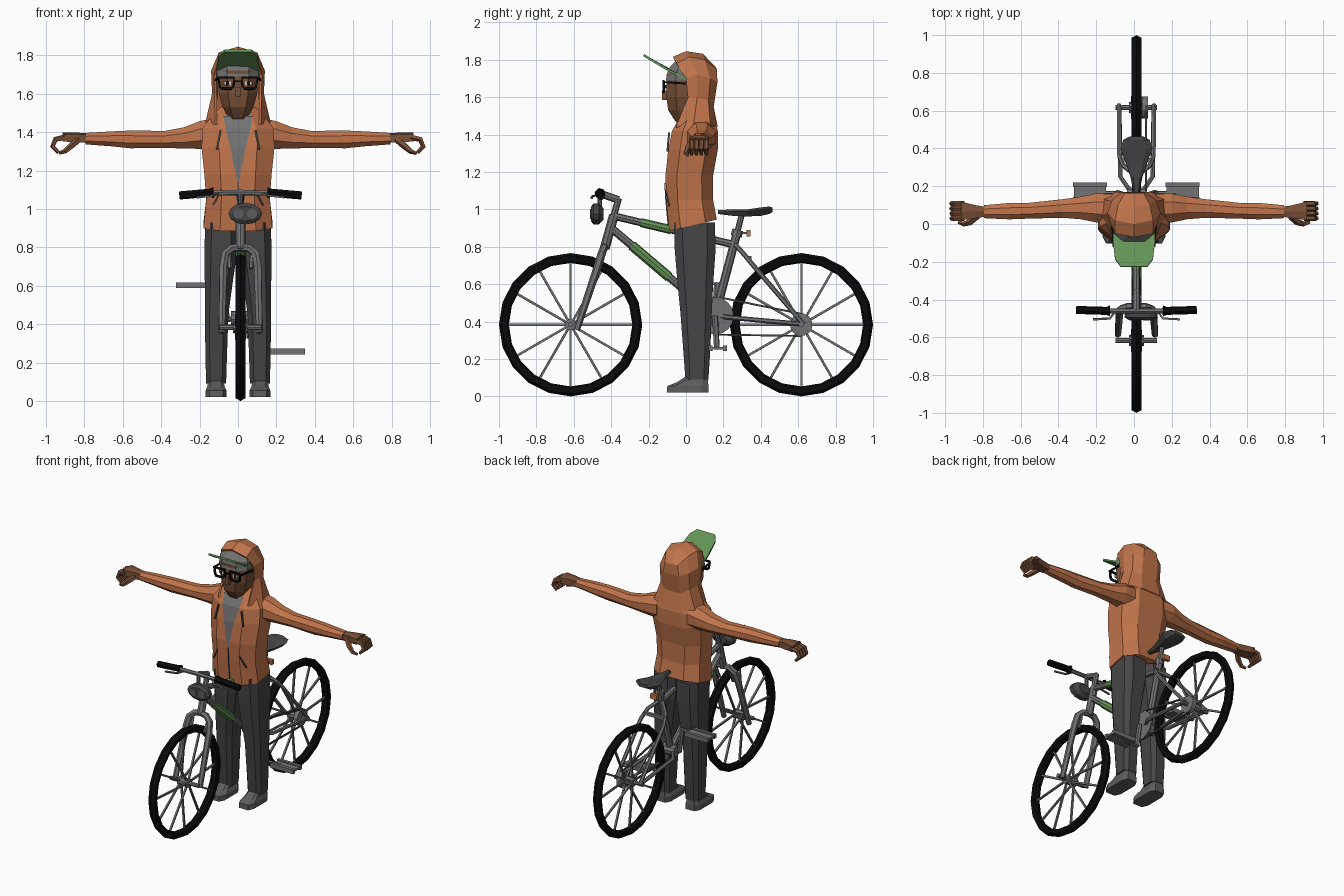
import bpy, bmesh, math
from mathutils import Vector

if "Cube" in bpy.data.objects:
    bpy.data.objects.remove(bpy.data.objects["Cube"])

BX = 0.013  # bicycle centre line


def mat(name, *rgb):
    m = bpy.data.materials.new(name)
    m.diffuse_color = (*rgb, 1)
    m.use_nodes = True
    m.node_tree.nodes["Principled BSDF"].inputs["Base Color"].default_value = m.diffuse_color
    return m


ORANGE = mat("orange_cloth", .53, .175, .07)
GREEN = mat("green_paint", .125, .29, .09)
SKIN = mat("brown_skin", .19, .08, .038)
TROUSER = mat("charcoal_cloth", .06, .06, .06)
SHOE = mat("shoe_grey", .11, .11, .11)
METAL = mat("metal_grey", .17, .17, .17)
BLACK = mat("black_rubber", .003, .003, .003)
WHITE = mat("eye_white", .6, .58, .55)


def mesh(name, verts, faces, m):
    me = bpy.data.meshes.new(name)
    me.from_pydata([tuple(v) for v in verts], [], faces)
    bm = bmesh.new()
    bm.from_mesh(me)
    bmesh.ops.remove_doubles(bm, verts=bm.verts, dist=1e-5)
    bmesh.ops.recalc_face_normals(bm, faces=bm.faces)
    bm.to_mesh(me)
    bm.free()
    me.materials.append(m)
    ob = bpy.data.objects.new(name, me)
    bpy.context.collection.objects.link(ob)
    return ob


def loft(name, rings, m, closed=False):
    """Skin equal-length rings; cap the ends unless the rings form a loop."""
    n, k = len(rings[0]), len(rings)
    faces = [(i * n + j, i * n + (j + 1) % n,
              (i + 1) % k * n + (j + 1) % n, (i + 1) % k * n + j)
             for i in range(k if closed else k - 1) for j in range(n)]
    if not closed:
        faces += [tuple(range(n)), tuple(range((k - 1) * n, k * n))]
    return mesh(name, [v for r in rings for v in r], faces, m)


def tube(name, pts, r, m, n=6, closed=False):
    """Round tube along a path; r is one radius or one per point."""
    pts = [Vector(p) for p in pts]
    k = len(pts)
    rad = r if isinstance(r, (list, tuple)) else [r] * k
    rings, u, t0 = [], None, None
    for i, p in enumerate(pts):
        a = pts[(i - 1) % k] if closed or i else p
        b = pts[(i + 1) % k] if closed or i < k - 1 else p
        t = (b - a).normalized()
        u = t.orthogonal().normalized() if u is None else t0.rotation_difference(t) @ u
        t0, w = t, t.cross(u)
        rings.append([p + rad[i] * (u * math.cos(q) + w * math.sin(q))
                      for q in (math.tau * j / n for j in range(n))])
    return loft(name, rings, m, closed)


def slab(x0, x1, y0, y1, z, f=.52, tilt=0):
    """Horizontal chamfered rectangle; tilt raises the back edge."""
    cx, cy, a, b = (x0 + x1) / 2, (y0 + y1) / 2, (x1 - x0) / 2, (y1 - y0) / 2
    o = [(f, -1), (1, -f), (1, f), (f, 1), (-f, 1), (-1, f), (-1, -f), (-f, -1)]
    return [(cx + a * p, cy + b * q, z + tilt * (q + 1) / 2) for p, q in o]


def box(name, c, s, m):
    x, y, z = (v / 2 for v in s)
    return loft(name, [[(c[0] + i * x, c[1] + j * y, c[2] + k * z)
                for i, j in ((-1, -1), (1, -1), (1, 1), (-1, 1))] for k in (-1, 1)], m)


def disc(name, x, y, z, r, w, m, n=14):
    tube(name, [(x - w / 2, y, z), (x + w / 2, y, z)], r, m, n)


# ---------- rider: torso, shirt, hood ----------
torso = [slab(-.18, .18, -.09, .165, .885, tilt=.06)]
for z, rx, y0, y1 in [(1.05, .166, -.105, .145), (1.18, .175, -.11, .145), (1.32, .19, -.095, .17),
                      (1.42, .185, -.075, .17), (1.48, .14, -.04, .155), (1.53, .09, .0, .13)]:
    torso.append(slab(-rx, rx, y0, y1, z))
loft("jacket_body", torso, ORANGE)
v = [(0, -.116, 1.12), (.04, -.102, 1.32), (.066, -.081, 1.42), (.075, -.044, 1.485),
     (-.075, -.044, 1.485), (-.066, -.081, 1.42), (-.04, -.102, 1.32)]
mesh("shirt_front", v, [(0, 1, 6), (1, 2, 5, 6), (2, 3, 4, 5)], METAL)
tube("jacket_zip", [(0, -.094, .9), (0, -.108, 1.05), (0, -.113, 1.14)], .004, TROUSER, 4)

arches = [
    [(.12, -.055, 1.44), (.122, .01, 1.60), (.125, .0, 1.70), (.10, -.05, 1.78), (0, -.07, 1.815)],
    [(.17, .04, 1.45), (.135, .06, 1.60), (.14, .06, 1.72), (.10, .02, 1.815), (0, .0, 1.845)],
    [(.16, .13, 1.45), (.115, .12, 1.58), (.115, .13, 1.70), (.085, .10, 1.80), (0, .09, 1.832)],
    [(.07, .17, 1.44), (.06, .148, 1.55), (.06, .168, 1.68), (.05, .165, 1.75), (0, .155, 1.765)]]
full = [a + [(-x, y, z) for x, y, z in a[-2::-1]] for a in arches]
hf = [(i * 9 + j, i * 9 + j + 1, i * 9 + j + 10, i * 9 + j + 9) for i in range(3) for j in range(8)]
hf += [(27 + j, 28 + j, 34 - j, 35 - j) for j in range(3)] + [(30, 31, 32)]
hood = mesh("hood", [p for a in full for p in a], hf, ORANGE)
sol = hood.modifiers.new("thickness", "SOLIDIFY")
sol.thickness, sol.offset = .012, -1

# ---------- rider: head, cap, glasses ----------
loft("head", [slab(-a, a, b, c, z) for z, a, b, c in [
    (1.42, .06, -.01, .09), (1.475, .05, -.06, .08), (1.53, .08, -.095, .1),
    (1.60, .1, -.105, .11), (1.72, .106, -.105, .115)]], SKIN)
box("nose", (0, -.112, 1.61), (.026, .03, .05), SKIN)
loft("cap_crown", [slab(-a, a, b, c, z) for z, a, b, c in [
    (1.69, .11, -.108, .11), (1.75, .108, -.095, .115), (1.80, .075, -.05, .08)]], METAL)
brim = [(.112, .01, 1.685), (.112, -.09, 1.735), (.10, -.19, 1.795), (.07, -.228, 1.818)]
brim += [(-x, y, z) for x, y, z in brim[::-1]]
loft("cap_brim", [brim, [(x, y + .004, z + .012) for x, y, z in brim]], GREEN)
tube("glasses_bridge", [(-.025, -.122, 1.665), (.025, -.122, 1.665)], .006, BLACK, 4)

for s, side in ((1, "left"), (-1, "right")):
    tube(side + "_glasses_frame", [(s * x, -.12, z) for x, z in
         ((.022, 1.685), (.1, 1.685), (.095, 1.635), (.085, 1.627), (.035, 1.627), (.022, 1.64))],
         .009, BLACK, 4, True)
    tube(side + "_glasses_temple", [(s * .108, -.12, 1.68), (s * .116, .03, 1.67)], .007, BLACK, 4)
    box(side + "_eye", (s * .055, -.107, 1.655), (.036, .006, .018), WHITE)
    box(side + "_pupil", (s * .055, -.111, 1.655), (.016, .005, .018), BLACK)
    # drawstring and pocket edge
    tube(side + "_drawstring", [(s * .09, -.09, 1.41), (s * .11, -.1, 1.31)], .007, TROUSER, 4)
    tube(side + "_pocket", [(s * .085, -.108, 1.1), (s * .13, -.09, 1.02)], .005, TROUSER, 4)
    # sleeve
    loft(side + "_sleeve", [[(s * x, y + ry * math.cos(q), z + rz * math.sin(q))
         for q in (math.tau * (j + .5) / 8 for j in range(8))] for x, y, z, ry, rz in [
            (.12, .08, 1.39, .085, .09), (.2, .085, 1.385, .083, .078), (.28, .085, 1.37, .065, .06),
            (.38, .082, 1.362, .053, .048), (.56, .07, 1.362, .045, .05), (.66, .068, 1.365, .047, .042),
            (.795, .065, 1.366, .037, .032)]], ORANGE)
    # hand with curled fingers
    loft(side + "_palm", [[(s * x, y, z) for y, z in
         ((a, z0), (a, z1), (.066, z1 + .008), (b, z1), (b, z0))] for x, a, b, z0, z1 in
        [(.78, .04, .09, 1.345, 1.385), (.84, .03, .1, 1.345, 1.39), (.915, .02, .118, 1.352, 1.39)]], SKIN)
    for i in range(4):
        y = .03 + .026 * i
        tube(side + "_finger", [(s * a, y, z) for a, z in
             ((.90, 1.373), (.95, 1.362), (.965, 1.325), (.935, 1.293))], [.015, .015, .014, .01], SKIN, 5)
    tube(side + "_thumb", [(s * .83, .04, 1.36), (s * .865, .01, 1.33), (s * .9, .0, 1.30),
                           (s * .93, .01, 1.29)], [.018, .018, .014, .009], SKIN, 5)
    # trouser leg and shoe
    loft(side + "_trouser_leg", [slab(*sorted((s * a, s * b)), c, d, z, .6) for z, a, b, c, d in [
        (.93, .0, .172, -.065, .155), (.78, .004, .174, -.06, .158), (.6, .03, .173, -.045, .145),
        (.45, .05, .172, -.03, .138), (.25, .057, .17, -.015, .13), (.09, .062, .166, -.003, .12)]], TROUSER)
    loft(side + "_shoe", [slab(*sorted((s * a, s * b)), c, d, z, .65) for z, a, b, c, d in [
        (.02, .06, .168, -.102, .12), (.055, .06, .168, -.1, .12), (.075, .07, .16, -.05, .118),
        (.11, .075, .155, .005, .115)]], SHOE)

# ---------- bicycle: wheels ----------
CZ, R, BBY, BBZ = .383, .383, .155, .43
for wy, end in ((-.617, "front"), (.617, "rear")):
    sec = [(0, R), (.026, R - .014), (.022, R - .045), (0, R - .053), (-.022, R - .045), (-.026, R - .014)]
    loft(end + "_tyre", [[(BX + dx, wy + r * math.cos(q), CZ + r * math.sin(q)) for dx, r in sec]
         for q in (math.tau * i / 20 for i in range(20))], BLACK, True)
    for i in range(12):
        q = math.tau * i / 12
        c, d, o = math.cos(q), math.sin(q), .025 * (-1) ** i
        tube(end + "_spoke", [(BX + o, wy + .02 * c, CZ + .02 * d),
                              (BX, wy + .335 * c, CZ + .335 * d)], .0085, METAL, 4)
    disc(end + "_hub", BX, wy, CZ, .03, .08, METAL, 10)
    disc(end + "_axle", BX, wy, CZ, .014, .22, METAL, 8)


def bar(name, pts, r, m=METAL, n=8, x=BX):
    """Tube in the bicycle's middle plane, from (y, z) points."""
    tube(name, [(x, y, z) for y, z in pts], r, m, n)


# ---------- bicycle: frame ----------
bar("head_tube", [(-.435, .79), (-.385, .97)], .026)
bar("steerer", [(-.39, .95), (-.36, 1.06)], .018)
bar("stem", [(-.36, 1.05), (-.46, 1.085)], .02)
bar("top_tube", [(-.39, .965), (.26, .81)], .02)
bar("top_tube_band", [(-.24, .929), (-.08, .891)], .024, GREEN)
bar("down_tube", [(-.40, .90), (BBY, BBZ)], .022)
bar("down_tube_band", [(-.29, .807), (-.09, .637)], .027, GREEN)
bar("seat_tube", [(BBY, BBZ), (.277, .89)], .023)
bar("seat_clamp", [(.268, .855), (.277, .89)], .03)
bar("seat_post", [(.275, .88), (.3, .98)], .016)
disc("bottom_bracket", BX, BBY, BBZ, .038, .1, METAL, 10)
for s in (1, -1):
    def side(p):
        return [(BX + s * x, y, z) for x, y, z in p]
    tube("fork_leg", side([(0, -.435, .80), (.045, -.438, .795), (.08, -.45, .765), (.09, -.47, .70),
                           (.098, -.585, .355)]), [.02, .021, .022, .022, .018], METAL)
    tube("fork_brake", side([(.06, -.44, .76), (.055, -.47, .69)]), .012, METAL)
    tube("seat_stay", side([(.015, .265, .81), (.07, .31, .76), (.09, .36, .70), (.092, .63, .385)]),
         .013, METAL)
    tube("chain_stay", side([(.03, .17, .43), (.085, .25, .42), (.092, .63, .385)]), .013, METAL)
    # handlebar half, grip and brake lever
    tube("handlebar", side([(0, -.46, 1.085), (.16, -.46, 1.082)]), .014, METAL)
    tube("grip", side([(.14, -.46, 1.085), (.16, -.46, 1.084), (.318, -.455, 1.07)]),
         [.03, .022, .022], BLACK, 6)
    tube("brake_lever", side([(.11, -.46, 1.08), (.14, -.5, 1.07), (.23, -.505, 1.06)]), .007, METAL, 4)
    # crank and pedal
    pz = BBZ - s * .172
    tube("crank", side([(.07, BBY, BBZ), (.1, BBY + .01, pz)]), .016, METAL)
    disc("pedal_axle", BX + s * .15, BBY + .01, pz, .01, .12, METAL, 6)
    for dy in (-.038, .038):
        box("pedal_side", (BX + s * .245, BBY + .015 + dy, pz), (.18, .022, .03), METAL)
    box("pedal_core", (BX + s * .245, BBY + .015, pz), (.17, .06, .014), METAL)
box("stay_bridge", (BX, .34, .74), (.16, .02, .02), METAL)

# ---------- bicycle: drive train ----------
SX = BX + .05
disc("chainring", SX, BBY, BBZ, .1, .01, METAL, 16)
disc("sprocket", SX - .005, .617, CZ, .06, .03, METAL, 12)
bar("chain_top", [(BBY + .02, BBZ + .1), (.63, CZ + .055)], .007, TROUSER, 4, SX)
bar("chain_bottom", [(BBY, BBZ - .1), (.617, CZ - .06)], .007, TROUSER, 4, SX)

# ---------- bicycle: saddle, reflector, lamp ----------
loft("saddle", [[(BX + a * w, y, z) for a, z in ((-1, z1 - .012), (-.6, z1), (.6, z1), (1, z1 - .012),
     (.6, z0), (-.6, z0))] for y, w, z0, z1 in [
        (.17, .016, .975, .995), (.25, .032, .965, 1.0), (.33, .06, .962, 1.0),
        (.40, .085, .965, 1.01), (.445, .07, .975, 1.015), (.462, .04, .985, 1.01)]], TROUSER)
box("rear_reflector", (BX, .335, .873), (.05, .022, .035), ORANGE)
box("reflector_bracket", (BX, .31, .873), (.02, .05, .012), METAL)
LX = BX + .025
loft("lamp_body", [[(LX + a * math.cos(q), y, .975 + b * math.sin(q))
     for q in (math.tau * i / 12 for i in range(12))] for y, a, b in [
        (-.508, .065, .038), (-.495, .088, .056), (-.465, .085, .055), (-.44, .05, .03)]], TROUSER)
for s in (1, -1):
    tube("lamp_lens", [(LX + s * .036, -.505, .975), (LX + s * .036, -.512, .975)], .027, SHOE, 10)
bar("lamp_bracket", [(-.46, 1.01), (-.46, 1.08)], .012)
